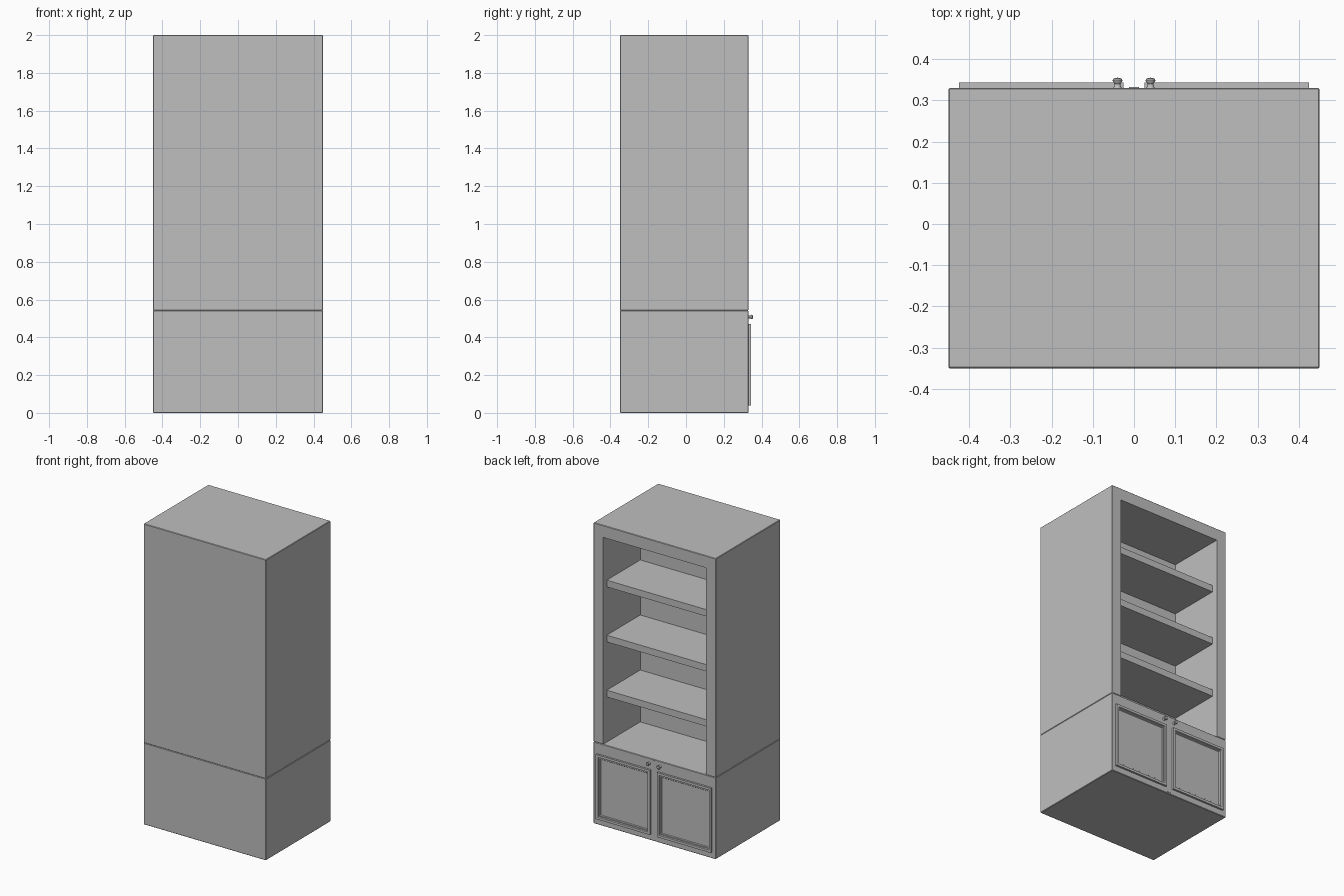
import bpy
import bmesh
from math import radians, pi
from mathutils import Matrix, Vector

old = bpy.data.objects.get("Cube")
if old:
    bpy.data.objects.remove(old, do_unlink=True)

GREY = (0.52, 0.52, 0.52, 1.0)
paint = bpy.data.materials.new("grey paint")
paint.use_nodes = True
paint.diffuse_color = GREY
paint.node_tree.nodes["Principled BSDF"].inputs["Base Color"].default_value = GREY


def finish(bm, name):
    """Turn a bmesh into a painted object."""
    bmesh.ops.recalc_face_normals(bm, faces=bm.faces)
    mesh = bpy.data.meshes.new(name)
    bm.to_mesh(mesh)
    bm.free()
    mesh.materials.append(paint)
    obj = bpy.data.objects.new(name, mesh)
    bpy.context.collection.objects.link(obj)
    return obj


def box(name, low, high, bevel=0.0):
    """Box between two corners, with optionally eased edges."""
    low, high = Vector(low), Vector(high)
    bm = bmesh.new()
    bmesh.ops.create_cube(bm, size=1)
    bmesh.ops.scale(bm, vec=high - low, verts=bm.verts)
    bmesh.ops.translate(bm, vec=(low + high) / 2, verts=bm.verts)
    if bevel:
        bmesh.ops.bevel(bm, geom=bm.edges[:], offset=bevel, segments=1,
                        affect='EDGES')
    return finish(bm, name)


W, BACK, FACE = 0.45, -0.35, 0.33      # half width, rear and open side
SEAM, TOP = 0.543, 2.0
INNER_W, INNER_BACK, CEILING = 0.38, -0.062, 1.92

# Lower cupboard and upper bookcase
box("cupboard_base", (-W, BACK, 0), (W, FACE, SEAM), 0.003)
case = box("bookcase_body", (-W, BACK, SEAM), (W, FACE, TOP), 0.003)

# Hollow out the shelf bay
cutter = box("bay_cutter", (-INNER_W, INNER_BACK, SEAM - 0.1),
             (INNER_W, FACE + 0.1, CEILING))
cutter.hide_render = True
cut = case.modifiers.new("bay", 'BOOLEAN')
cut.operation, cut.solver, cut.object = 'DIFFERENCE', 'EXACT', cutter
bpy.context.view_layer.objects.active = case
bpy.ops.object.modifier_apply(modifier=cut.name)
bpy.data.objects.remove(cutter, do_unlink=True)

# Shelves
for i in range(3):
    z = 0.888 + i * 0.366
    box(f"shelf_{i + 1}", (-INNER_W, INNER_BACK, z - 0.045),
        (INNER_W, FACE - 0.04, z))


def door_moulding(name, side):
    """Raised picture-frame moulding: nested rectangles bridged together."""
    bm = bmesh.new()
    x, z, half_w, half_h = side * 0.225, 0.255, 0.199, 0.215
    rings = []
    for inset, y in ((0, FACE - 0.002), (0, 0.343), (0.016, 0.343),
                     (0.019, 0.336), (0.026, 0.336), (0.030, FACE + 0.001)):
        w, h = half_w - inset, half_h - inset
        rings.append([bm.verts.new((x + sx * w, y, z + sz * h))
                      for sx, sz in ((-1, -1), (1, -1), (1, 1), (-1, 1))])
    for a, b in zip(rings, rings[1:]):
        for i in range(4):
            j = (i + 1) % 4
            bm.faces.new((a[i], a[j], b[j], b[i]))
    bm.faces.new(rings[-1])
    return finish(bm, name)


def knob(name, side):
    """Turned knob with a slim neck and domed head."""
    bm = bmesh.new()
    profile = ((0.010, 0), (0.008, 0.004), (0.007, 0.010), (0.011, 0.015),
               (0.012, 0.019), (0.009, 0.023), (0, 0.025))
    verts = [bm.verts.new((r, 0, h)) for r, h in profile]
    edges = [bm.edges.new(pair) for pair in zip(verts, verts[1:])]
    bmesh.ops.spin(bm, geom=verts + edges, cent=(0, 0, 0), axis=(0, 0, 1),
                   angle=2 * pi, steps=16)
    bmesh.ops.remove_doubles(bm, verts=bm.verts, dist=0.0002)
    bmesh.ops.transform(bm, verts=bm.verts,
                        matrix=Matrix.Translation((side * 0.04, FACE, 0.508))
                        @ Matrix.Rotation(-pi / 2, 4, 'X'))
    obj = finish(bm, name)
    bpy.ops.object.select_all(action='DESELECT')
    obj.select_set(True)
    bpy.context.view_layer.objects.active = obj
    bpy.ops.object.shade_smooth_by_angle(angle=radians(40))


# Cupboard doors
for label, side in (("left", 1), ("right", -1)):
    door_moulding(f"{label}_door_moulding", side)
    knob(f"{label}_door_knob", side)

# Narrow cover strip where the doors meet
box("door_meeting_strip", (-0.012, FACE - 0.002, 0.01),
    (0.012, FACE + 0.002, SEAM - 0.006))
